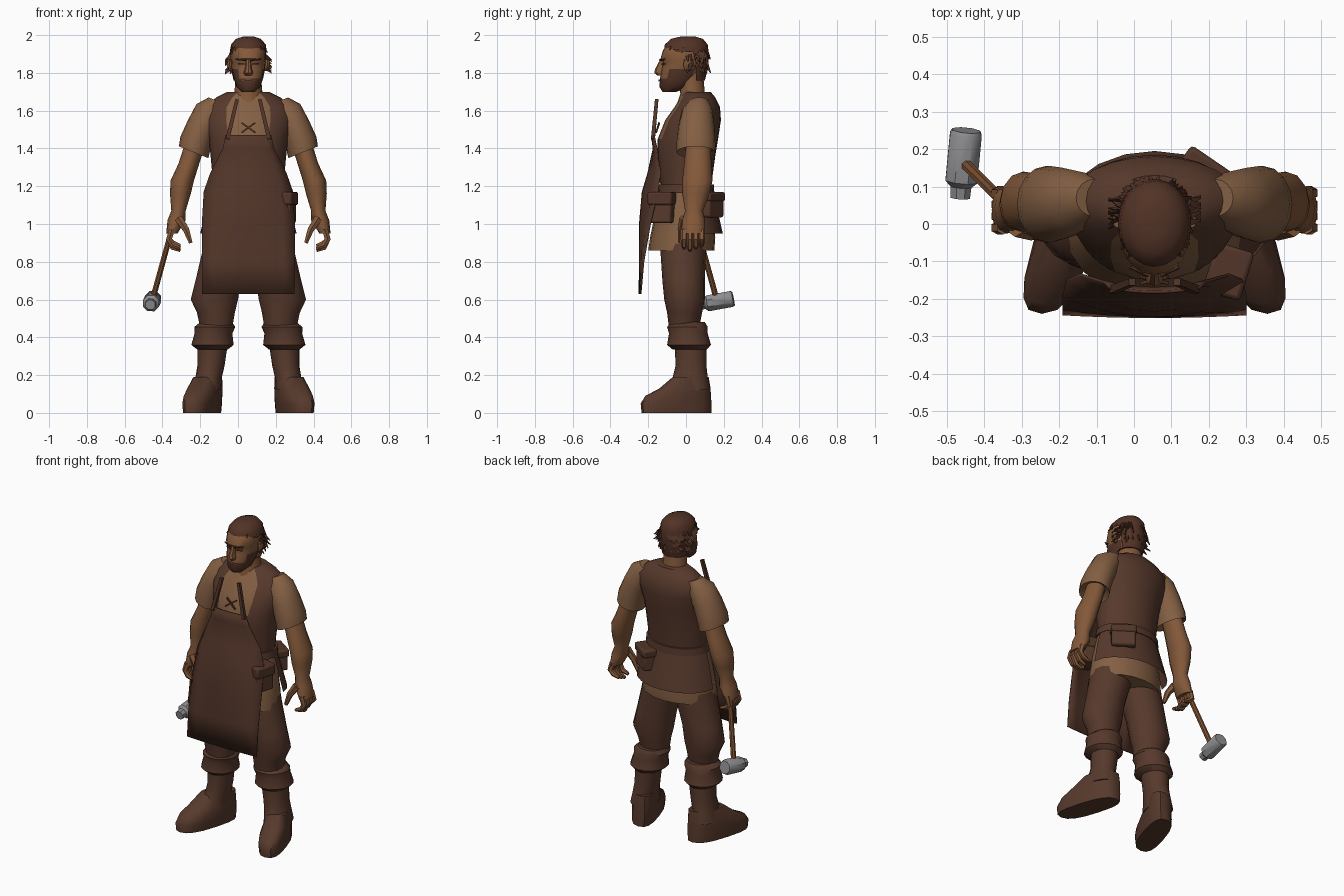
import bpy
import bmesh
import math
import random
from mathutils import Vector

random.seed(4)
MID = .055  # the body's own centre line
SIDES = {"left": 1, "right": -1}

if "Cube" in bpy.data.objects:
    bpy.data.objects.remove(bpy.data.objects["Cube"], do_unlink=True)


def make_material(name, *rgb):
    mat = bpy.data.materials.new(name)
    mat.use_nodes = True
    colour = (*rgb, 1)
    mat.diffuse_color = colour
    shader = mat.node_tree.nodes["Principled BSDF"]
    shader.inputs["Base Color"].default_value = colour
    shader.inputs["Roughness"].default_value = .8
    return mat


SKIN = make_material("skin", .23, .1, .042)
SHIRT = make_material("tan cloth", .23, .115, .056)
LEATHER = make_material("brown leather", .095, .041, .025)
APRON = make_material("dark apron leather", .085, .036, .022)
HAIR = make_material("dark hair", .085, .033, .019)
METAL = make_material("grey metal", .27, .27, .28)
WOOD = make_material("handle wood", .2, .08, .03)


def finish(name, bm, mats, angle=40):
    """Turn a bmesh into a named object with smooth shading and sharp edges."""
    bmesh.ops.recalc_face_normals(bm, faces=bm.faces)
    mesh = bpy.data.meshes.new(name)
    bm.to_mesh(mesh)
    bm.free()
    for mat in mats:
        mesh.materials.append(mat)
    for poly in mesh.polygons:
        poly.use_smooth = True
    mesh.set_sharp_from_angle(angle=math.radians(angle))
    obj = bpy.data.objects.new(name, mesh)
    bpy.context.scene.collection.objects.link(obj)
    return obj


def shells(name, mats, shell_list, paint=None, caps=True):
    """Skin each list of rings; paint(row, column) picks a material or None."""
    bm = bmesh.new()
    for rings in shell_list:
        rows = [[bm.verts.new(p) for p in ring] for ring in rings]
        n = len(rows[0])
        for i in range(len(rows) - 1):
            for k in range(n):
                slot = paint(i, k) if paint else 0
                if slot is None:
                    continue
                j = (k + 1) % n
                face = bm.faces.new((rows[i][k], rows[i][j], rows[i + 1][j], rows[i + 1][k]))
                face.material_index = slot
        if caps:
            bm.faces.new(rows[0])
            bm.faces.new(rows[-1])
    return finish(name, bm, mats)


def loft(name, mats, rings, side=1, n=16, lean=0, splay=0, square=1, paint=None, caps=True):
    """Horizontal rings given as (offset from centre, z, front y, back y, half width)."""
    def bend(v):
        return math.copysign(abs(v) ** square, v)
    shell = []
    for off, z, front, back, half in rings:
        ring = []
        for k in range(n):
            a = math.tau * k / n
            dx = half * bend(math.sin(a))
            dy = -bend(math.cos(a)) * (back - front) / 2
            ring.append((MID + side * (off + dx + splay * dy), (front + back) / 2 + dy, z + lean * dx))
        shell.append(ring)
    return shells(name, mats, [shell], paint, caps)


def tube(points, radii, n=8):
    """Rings swept along a path."""
    pts = [Vector(p) for p in points]
    run = (pts[-1] - pts[0]).normalized()
    ref = Vector((1, 0, 0)) if abs(run.y) > .7 else Vector((0, 1, 0))
    rings = []
    for i, (p, r) in enumerate(zip(pts, radii)):
        t = (pts[min(i + 1, len(pts) - 1)] - pts[max(i - 1, 0)]).normalized()
        u = t.cross(ref).normalized()
        v = t.cross(u)
        angles = [math.tau * (k + .5) / n for k in range(n)]
        rings.append([p + r * (math.cos(a) * u + math.sin(a) * v) for a in angles])
    return rings


def box(name, mat, centre, size, turn=0):
    bm = bmesh.new()
    bmesh.ops.create_cube(bm, size=1)
    bmesh.ops.scale(bm, vec=size, verts=bm.verts)
    obj = finish(name, bm, [mat])
    obj.location = centre
    obj.rotation_euler.z = turn
    bevel = obj.modifiers.new("soft edges", 'BEVEL')
    bevel.width = .012
    bevel.segments = 2


# Torso: leather vest, open at the front over the shirt
loft("vest", [LEATHER, SHIRT], [
    (0, 1.15, -.13, .13, .185), (0, 1.25, -.14, .14, .19), (0, 1.36, -.15, .155, .2),
    (0, 1.45, -.15, .17, .21), (0, 1.55, -.11, .185, .235), (0, 1.62, -.06, .18, .23),
    (0, 1.67, -.03, .155, .17), (0, 1.7, -.01, .13, .11)],
    n=24, paint=lambda i, k: int(i > 2 and (k < 2 or k > 21)))
loft("shirt_tail", [SHIRT], [
    (0, 1.19, -.135, .135, .19), (0, 1.05, -.165, .14, .215), (0, .93, -.19, .155, .23),
    (0, .86, -.2, .15, .235)], n=20)
loft("vest_skirt", [LEATHER], [
    (0, 1.19, -.14, .14, .195), (0, 1.08, -.16, .165, .225), (0, .95, -.17, .195, .255)],
    n=20, caps=False, paint=lambda i, k: 0 if 4 < k < 15 else None)
loft("belt", [LEATHER], [(0, 1.165, -.15, .15, .205), (0, 1.21, -.148, .148, .2)], n=20)
shells("chest_laces", [HAIR], [
    tube([(MID - .035 * s, -.142, 1.535), (MID + .035 * s, -.158, 1.485)], [.006, .006], 4)
    for s in SIDES.values()])

# Apron: a draped sheet, its edges pulled back at the waist
bm = bmesh.new()
sheet = []
for z, half, middle, edge in [
        (1.47, .12, -.182, -.17), (1.4, .135, -.172, -.155), (1.27, .2, -.2, -.135),
        (1.17, .235, -.23, -.15), (1, .245, -.245, -.19), (.8, .245, -.245, -.225),
        (.63, .245, -.247, -.24)]:
    sheet.append([bm.verts.new((MID + half * u / 4, middle + (edge - middle) * (u / 4) ** 2, z))
                  for u in range(-4, 5)])
for upper, lower in zip(sheet, sheet[1:]):
    for k in range(8):
        bm.faces.new((upper[k], lower[k], lower[k + 1], upper[k + 1]))
apron = finish("apron", bm, [APRON])
solid = apron.modifiers.new("thickness", 'SOLIDIFY')
solid.thickness = .008
solid.offset = 0
shells("apron_straps", [APRON], [
    tube([(MID + s * .11, -.175, 1.45), (MID + s * .06, -.155, 1.66)], [.015, .013], 4)
    for s in SIDES.values()])

# Belt pouches with flaps
box("side_pouch", LEATHER, (.25, -.125, 1.08), (.09, .12, .15), -.3)
box("side_pouch_flap", APRON, (.252, -.127, 1.135), (.105, .135, .07), -.3)
box("back_pouch", LEATHER, (.19, .13, 1.1), (.14, .08, .13), -.6)
box("back_pouch_flap", APRON, (.19, .132, 1.145), (.15, .09, .05), -.6)

for label, s in SIDES.items():
    # Arms
    loft(label + "_sleeve", [SHIRT], [
        (.16, 1.65, .02, .12, .05), (.2, 1.605, -.02, .14, .075), (.245, 1.52, -.04, .15, .075),
        (.28, 1.43, -.05, .155, .08), (.29, 1.38, -.05, .155, .078), (.285, 1.4, -.02, .12, .05)],
        s, lean=.4)
    loft(label + "_arm", [SKIN], [
        (.28, 1.43, .0, .13, .055), (.315, 1.32, -.01, .135, .055), (.35, 1.23, -.02, .14, .062),
        (.36, 1.16, -.02, .125, .055), (.37, 1.07, -.005, .09, .038), (.38, 1.02, -.02, .1, .048),
        (.405, .95, -.025, .1, .03)], s, n=12)
    fingers = []
    for f in range(4):
        y = -.01 + .031 * f
        drop = .012 * abs(f - 1)
        fingers.append(tube([(MID + s * .405, y, .97), (MID + s * .42, y, .92),
                             (MID + s * .4, y, .875 + drop), (MID + s * .36, y, .86 + drop)],
                            [.018, .018, .016, .01], 6))
    fingers.append(tube([(MID + s * .37, -.01, 1.03), (MID + s * .33, -.025, .97),
                         (MID + s * .305, -.03, .9)], [.025, .019, .011], 6))
    shells(label + "_fingers", [SKIN], fingers)

    # Trousers and boots
    loft(label + "_trouser_leg", [LEATHER], [
        (.09, .98, -.12, .11, .125), (.12, .85, -.135, .105, .125), (.16, .7, -.125, .1, .12),
        (.18, .6, -.115, .1, .125), (.172, .53, -.1, .085, .1), (.17, .45, -.09, .07, .085)], s)
    loft(label + "_boot_cuff", [LEATHER], [
        (.17, .48, -.08, .1, .085), (.178, .455, -.1, .115, .108), (.185, .42, -.09, .115, .1),
        (.19, .36, -.1, .132, .112), (.19, .335, -.07, .11, .08)], s)
    loft(label + "_boot_shaft", [LEATHER], [
        (.19, .36, -.06, .11, .08), (.198, .25, -.055, .108, .072), (.21, .19, -.07, .115, .07),
        (.22, .12, -.09, .125, .075)], s)
    loft(label + "_boot_foot", [LEATHER], [
        (.245, 0, -.235, .135, .075), (.245, .05, -.24, .135, .08), (.24, .09, -.215, .132, .08),
        (.23, .13, -.14, .13, .078), (.215, .19, -.07, .12, .066)],
        s, splay=-.3, square=.75)
    loft(label + "_ear", [SKIN], [
        (.09, 1.81, -.005, .02, .008), (.1, 1.84, -.015, .035, .015), (.1, 1.87, -.01, .03, .012)], s, n=8)

# Head with a stubbled jaw
loft("neck", [SKIN], [(0, 1.6, -.06, .12, .09), (0, 1.69, -.03, .1, .075), (0, 1.8, -.05, .09, .065)])


def stubble(row, column):
    return int(row < 2 or (row == 2 and 2 < min(column, 20 - column) < 7))


loft("head", [SKIN, HAIR], [
    (0, 1.7, -.125, -.05, .035), (0, 1.725, -.14, .02, .062), (0, 1.77, -.138, .06, .078),
    (0, 1.82, -.13, .09, .088), (0, 1.855, -.122, .1, .09), (0, 1.875, -.135, .1, .092),
    (0, 1.92, -.122, .1, .09), (0, 1.96, -.09, .09, .075), (0, 1.98, -.04, .06, .04)],
    n=20, square=.9, paint=stubble)
loft("nose", [SKIN], [
    (0, 1.785, -.15, -.11, .016), (0, 1.8, -.168, -.11, .026), (0, 1.82, -.164, -.11, .018),
    (0, 1.87, -.137, -.11, .012)], n=8)
brows = [tube([(MID + s * .015, -.137, 1.868), (MID + s * .065, -.115, 1.872)], [.006, .005], 6)
         for s in SIDES.values()]
brows += [tube([(MID + s * .022, -.126, 1.847), (MID + s * .055, -.112, 1.847)], [.004, .004], 6)
          for s in SIDES.values()]
shells("brows_and_eyes", [HAIR], brows)
shells("mouth", [SKIN], [tube([(MID - .03, -.132, 1.758), (MID, -.141, 1.76), (MID + .03, -.132, 1.758)],
                              [.004, .006, .004], 6)])

# Hair: a cap open at the face, covered in short ragged locks
loft("hair_cap", [HAIR], [
    (0, 1.76, -.04, .1, .078), (0, 1.83, -.06, .118, .095), (0, 1.91, -.118, .12, .098),
    (0, 1.95, -.112, .115, .092), (0, 1.98, -.08, .09, .066), (0, 1.992, -.03, .05, .03)],
    n=20, paint=lambda i, k: None if i < 2 and min(k, 20 - k) < 6 else 0)
locks = []
while len(locks) < 130:
    d = Vector([random.uniform(-1, 1) for _ in range(3)]).normalized()
    if d.z < -.5 or (d.z < .45 and d.y < .1):
        continue
    root = Vector((MID + .094 * d.x, .005 + .112 * d.y, 1.875 + .115 * d.z))
    fall = Vector((d.x * .4, d.y * .4 - max(d.z, 0) * .5, -1 + max(d.z, 0) * .9)).normalized()
    tip = root + fall * random.uniform(.02, .04) + d * .006
    locks.append(tube([root, tip], [.012, .003], 3))
for s in SIDES.values():
    for _ in range(12):
        root = Vector((MID + s * .093, random.uniform(.0, .07), random.uniform(1.81, 1.9)))
        locks.append(tube([root, root + Vector((s * .03, random.uniform(-.02, .02), -.025))], [.01, .003], 3))
shells("hair_locks", [HAIR], locks)

# Hammer in the right hand
shells("hammer_handle", [WOOD], [tube([(-.34, .05, 1.01), (-.455, .165, .59)], [.015, .016])])
shells("hammer_head", [METAL], [tube(
    [(-.464, .07, .572), (-.462, .1, .577), (-.461, .115, .58), (-.449, .24, .603), (-.448, .25, .605)],
    [.028, .03, .046, .046, .04])])
